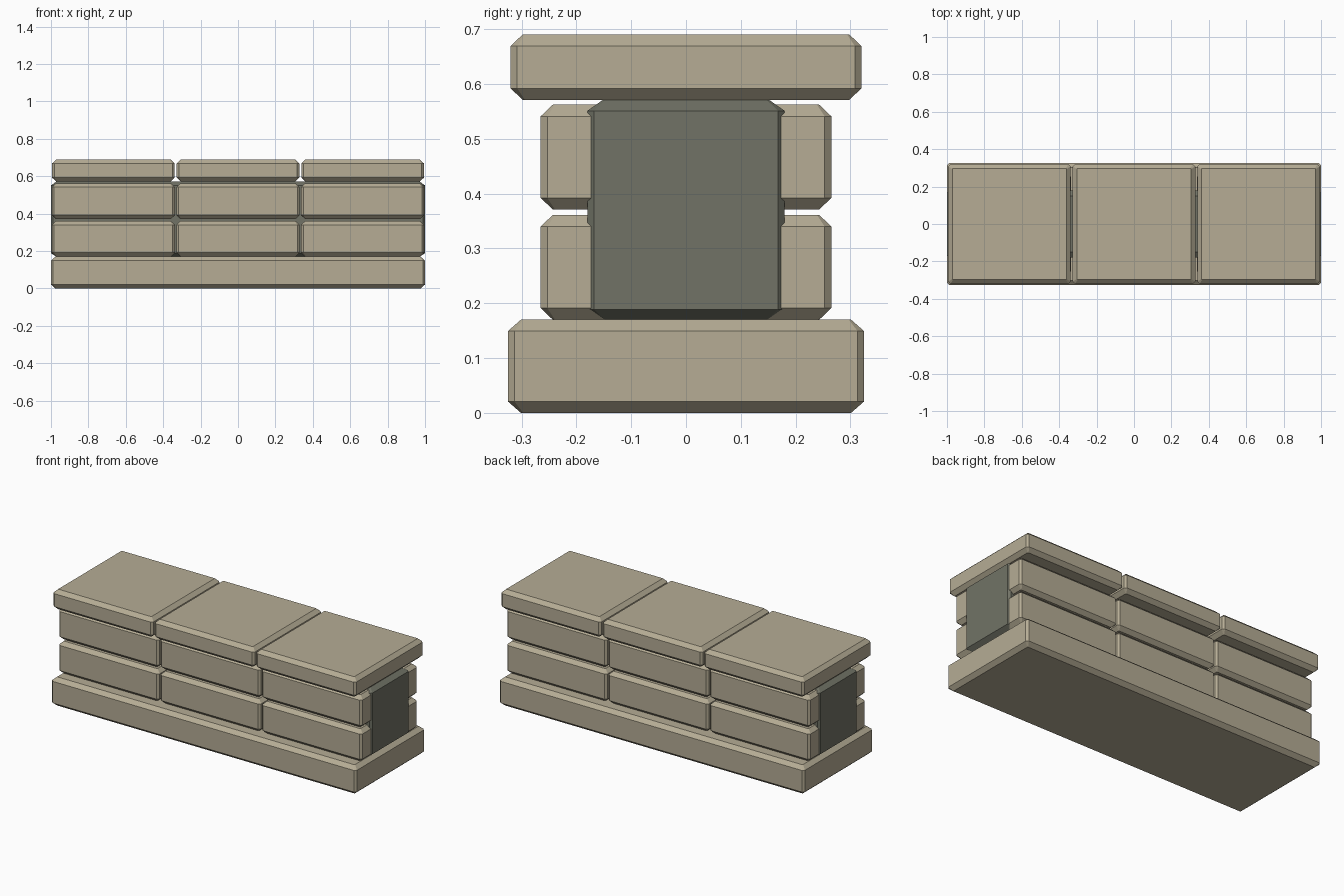
import bpy, bmesh

if "Cube" in bpy.data.objects:
    bpy.data.objects.remove(bpy.data.objects["Cube"])


def material(name, rgb):
    m = bpy.data.materials.new(name)
    m.diffuse_color = (*rgb, 1.0)
    m.use_nodes = True
    m.node_tree.nodes["Principled BSDF"].inputs["Base Color"].default_value = m.diffuse_color
    return m


tan = material("tan_stone", (0.465, 0.415, 0.300))
grey = material("dark_mortar", (0.165, 0.171, 0.133))


def ring(hx, hy, cut):
    """Rectangle outline with its four corners cut off."""
    quarter = [(hx, hy - cut), (hx - cut, hy)]
    back = quarter + [(-x, y) for x, y in reversed(quarter)]
    return back + [(-x, -y) for x, y in back]


def block(name, x, size_x, size_y, z0, z1, mat, inset=0.022, rise=0.021, cut=0.012):
    """Stone block with cut corners and chamfered top and bottom rims."""
    hx, hy = size_x / 2, size_y / 2
    inner = ring(hx - inset, hy - inset, 0.004)
    outer = ring(hx, hy, cut)
    bm = bmesh.new()
    levels = [(inner, z0), (outer, z0 + rise), (outer, z1 - rise), (inner, z1)]
    loops = [[bm.verts.new((px, py, z)) for px, py in pts] for pts, z in levels]
    for low, high in zip(loops, loops[1:]):
        for i in range(8):
            j = (i + 1) % 8
            bm.faces.new((low[i], low[j], high[j], high[i]))
    bm.faces.new(loops[0][::-1])
    bm.faces.new(loops[-1])
    bmesh.ops.recalc_face_normals(bm, faces=bm.faces)
    mesh = bpy.data.meshes.new(name)
    bm.to_mesh(mesh)
    bm.free()
    mesh.materials.append(mat)
    obj = bpy.data.objects.new(name, mesh)
    obj.location.x = x
    bpy.context.collection.objects.link(obj)
    return obj


# Long foundation slab and the mortar core running through the wall
block("base_slab", 0, 2.0, 0.65, 0.0, 0.17, tan, inset=0.024)
block("mortar_core", 0, 2.0, 0.36, 0.168, 0.572, grey, inset=0.03)

# Three columns: two courses of bricks and a wider capstone
for col, x in enumerate((-0.666, 0.0, 0.666)):
    for row, z in enumerate((0.17, 0.371)):
        block(f"brick_{row}_{col}", x, 0.658, 0.53, z, z + 0.191, tan)
    block(f"capstone_{col}", x, 0.655, 0.64, 0.571, 0.69, tan)
